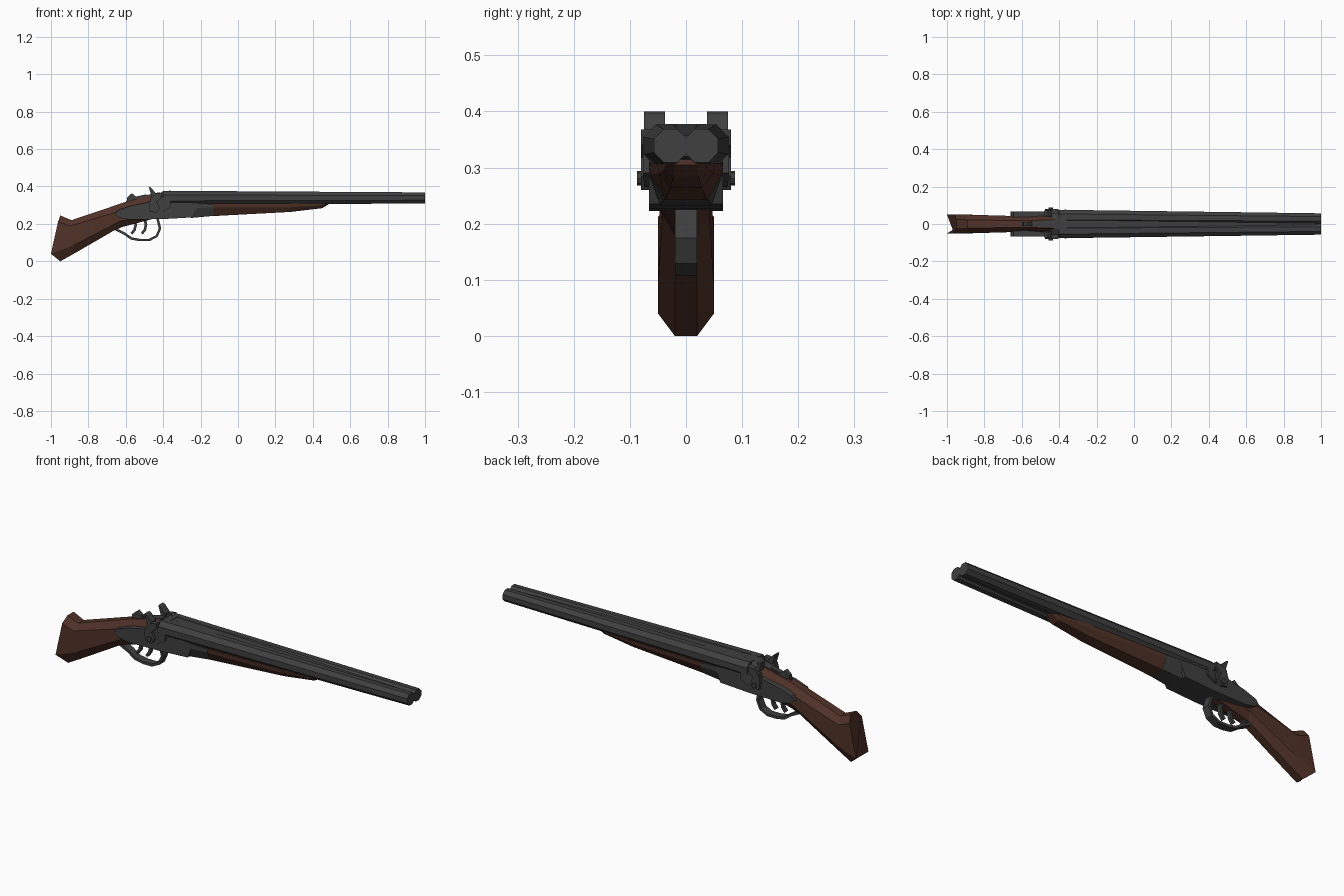
import bpy, bmesh, math
from mathutils import Vector

if "Cube" in bpy.data.objects:
    bpy.data.objects.remove(bpy.data.objects["Cube"])


def material(name, rgb):
    m = bpy.data.materials.new(name)
    m.diffuse_color = (*rgb, 1)
    m.use_nodes = True
    m.node_tree.nodes["Principled BSDF"].inputs["Base Color"].default_value = m.diffuse_color
    return m


STEEL = material("dark steel", (0.05, 0.05, 0.05))
WOOD = material("brown wood", (0.082, 0.032, 0.021))


def skin(name, rings, mat):
    """Bridge equal-sized closed rings of points and cap both ends."""
    bm = bmesh.new()
    vs = [[bm.verts.new(p) for p in r] for r in rings]
    n = len(vs[0])
    for a, b in zip(vs, vs[1:]):
        for i in range(n):
            j = (i + 1) % n
            bm.faces.new((a[i], a[j], b[j], b[i]))
    bm.faces.new(vs[0][::-1])
    bm.faces.new(vs[-1])
    bmesh.ops.recalc_face_normals(bm, faces=bm.faces)
    me = bpy.data.meshes.new(name)
    bm.to_mesh(me)
    bm.free()
    me.materials.append(mat)
    ob = bpy.data.objects.new(name, me)
    bpy.context.collection.objects.link(ob)
    return ob


def loft(name, halves, mat):
    """Half sections (x, y, z) from top to bottom, mirrored across y."""
    return skin(name, [h + [(x, -y, z) for x, y, z in reversed(h)] for h in halves], mat)


def section(x, *yz):
    return [(x, y, z) for y, z in yz]


def prism(name, pts, y0, y1, mat):
    """Side profile (x, z) extruded between two y values."""
    return skin(name, [[(x, y, z) for x, z in pts] for y in (y0, y1)], mat)


def band(name, path, thick, hw, mat):
    """Flat strap following a path in the xz plane."""
    halves = []
    for i, p in enumerate(path):
        a, b = Vector(path[max(i - 1, 0)]), Vector(path[min(i + 1, len(path) - 1)])
        t = (b - a).normalized()
        nx, nz = -t.y * thick / 2, t.x * thick / 2
        halves.append([(p[0] + nx, hw, p[1] + nz), (p[0] - nx, hw, p[1] - nz)])
    return loft(name, halves, mat)


def octagon(x, cy, cz, apothem):
    r = apothem / math.cos(math.pi / 8)
    return [(x, cy + r * math.cos(a), cz + r * math.sin(a))
            for a in (math.pi / 8 + k * math.pi / 4 for k in range(8))]


# Stock with slanted butt
loft("stock", [
    [(-.95, .025, .245), (-.962, .05, .212), (-1, .05, .04), (-.95, .02, 0)],
    [(-.89, .022, .22), (-.90, .05, .188), (-.88, .05, .085), (-.88, .02, .039)],
    [(-.60, .018, .318), (-.61, .042, .275), (-.63, .042, .215), (-.64, .02, .178)],
    [(-.43, .022, .362), (-.43, .05, .325), (-.45, .05, .25), (-.45, .02, .228)],
], WOOD)

# Receiver with rounded rear side plates
prism("receiver", [(-.66, .25), (-.645, .272), (-.58, .295), (-.50, .312), (-.45, .325),
                   (-.42, .33), (-.21, .31), (-.24, .235), (-.40, .226), (-.58, .223),
                   (-.635, .233)], -.066, .066, STEEL)

# Standing breech, sloping up to the barrels
loft("breech", [
    section(-.45, (.022, .345), (.052, .33), (.055, .27)),
    section(-.40, (.030, .375), (.074, .345), (.074, .265)),
    section(-.36, (.035, .378), (.077, .355), (.077, .29)),
], STEEL)

# Twin tapered octagonal barrels
for side, s in (("left", 1), ("right", -1)):
    skin(side + "_barrel", [octagon(-.40, s * .038, .339, .038),
                            octagon(1, s * .0275, .339, .0295)], STEEL)

# Ribs between the barrels
loft("top_rib", [section(-.38, (.02, .376), (.02, .34)),
                 section(.985, (.008, .357), (.008, .335))], STEEL)
loft("bottom_rib", [section(-.38, (.012, .335), (.012, .306)),
                    section(.985, (.006, .335), (.006, .320))], STEEL)

# Fore-end and its iron
loft("fore_end_iron", [
    section(-.25, (.066, .31), (.066, .285), (.046, .232)),
    section(-.13, (.065, .307), (.064, .287), (.040, .243)),
], STEEL)
loft("fore_end", [
    section(-.13, (.064, .308), (.063, .287), (.038, .242)),
    section(.28, (.052, .308), (.048, .289), (.028, .264)),
    section(.45, (.040, .310), (.037, .299), (.022, .284)),
    section(.485, (.034, .315), (.033, .309), (.020, .305)),
], WOOD)

# Hammers and pivot screws on both sides
for side, s in (("left", 1), ("right", -1)):
    prism(side + "_hammer", [(-.47, .265), (-.435, .26), (-.418, .285), (-.435, .318),
                             (-.41, .340), (-.405, .368), (-.44, .362), (-.465, .345),
                             (-.475, .305)], s * .055, s * .08, STEEL)
    prism(side + "_hammer_spur", [(-.478, .40), (-.466, .395), (-.44, .365), (-.445, .345),
                                  (-.464, .352)], s * .037, s * .075, STEEL)
    pivot = [(-.445 + .013 * math.cos(k * math.pi / 4), .281 + .013 * math.sin(k * math.pi / 4))
             for k in range(8)]
    prism(side + "_pivot", pivot, s * .06, s * .087, STEEL)

# Tang and top lever
loft("tang", [
    [(-.60, .006, .323), (-.60, .006, .305)],
    [(-.52, .014, .346), (-.52, .014, .32)],
    [(-.42, .024, .370), (-.42, .024, .33)],
], STEEL)
prism("top_lever", [(-.595, .325), (-.592, .343), (-.567, .364), (-.545, .346),
                    (-.49, .358), (-.49, .335)], -.012, .012, STEEL)

# Trigger guard
band("trigger_guard", [(-.655, .172), (-.61, .150), (-.57, .122), (-.525, .114), (-.475, .114),
                       (-.435, .134), (-.417, .175), (-.43, .228)], .013, .02, STEEL)
band("guard_tail", [(-.655, .172), (-.61, .195), (-.54, .226)], .012, .02, STEEL)

# Two curved triggers
for i, x in enumerate((-.555, -.50)):
    band(f"trigger_{i + 1}", [(x, .235), (x + .008, .195), (x + .002, .168), (x - .014, .148)],
         .014, .009, STEEL)
